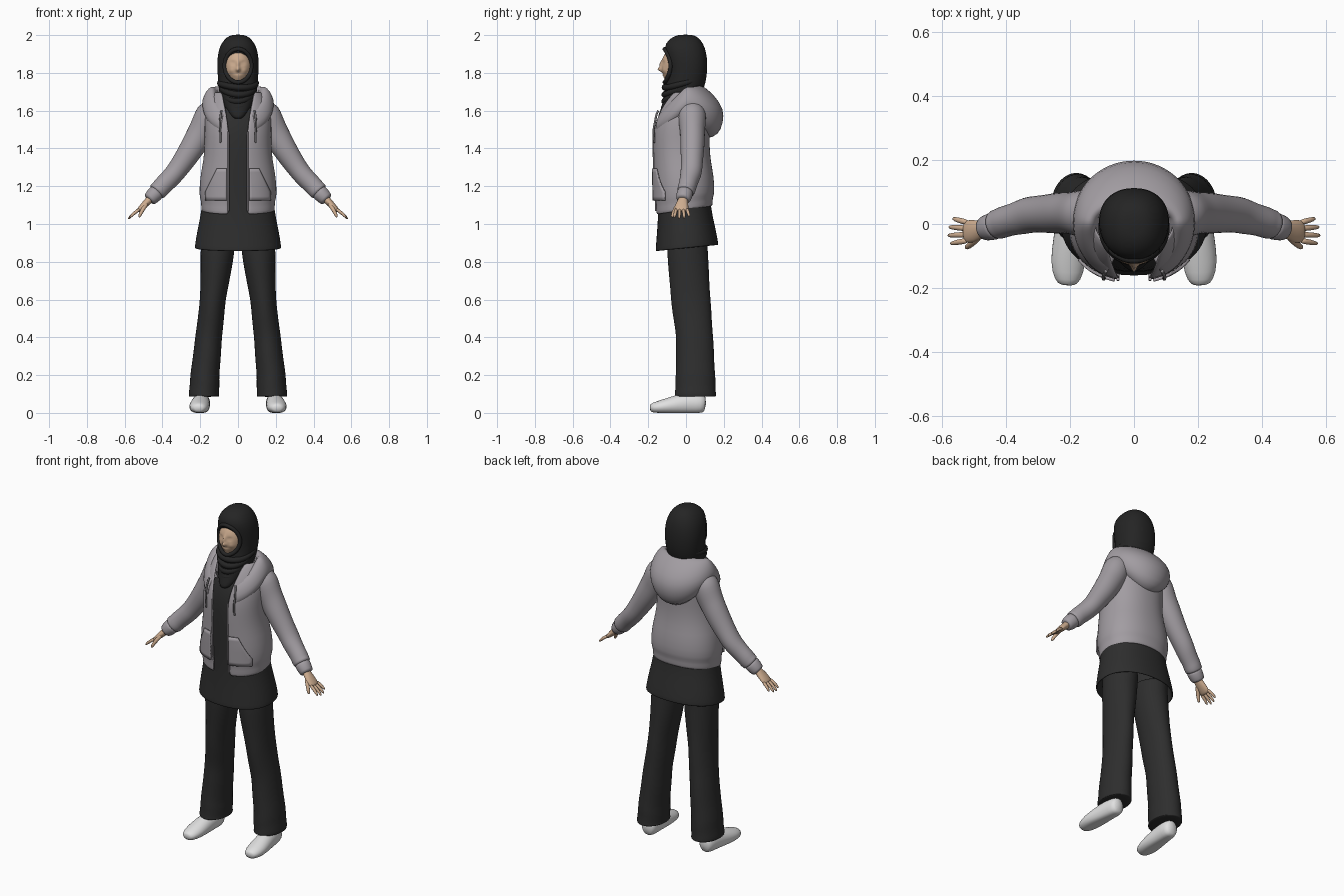
import bpy, bmesh, math
from mathutils import Vector

cube = bpy.data.objects.get("Cube")
if cube:
    bpy.data.objects.remove(cube, do_unlink=True)


def material(name, r, g, b):
    m = bpy.data.materials.new(name)
    m.use_nodes = True
    m.diffuse_color = (r, g, b, 1)
    bsdf = m.node_tree.nodes["Principled BSDF"]
    bsdf.inputs["Base Color"].default_value = (r, g, b, 1)
    bsdf.inputs["Roughness"].default_value = 0.8
    return m


BLACK = material("scarf black", 0.018, 0.018, 0.018)
CHARCOAL = material("cloth charcoal", 0.027, 0.027, 0.027)
GREY = material("hoodie grey", 0.36, 0.335, 0.36)
CORD = material("cord grey", 0.2, 0.19, 0.2)
SKIN = material("skin", 0.62, 0.42, 0.28)
WHITE = material("shoe white", 0.75, 0.75, 0.75)


def loft(name, rings, mat, closed=True, cap=True, thick=0.0, sub=1):
    """Skin a list of point rings into a smooth object."""
    bm = bmesh.new()
    rows = [[bm.verts.new(p) for p in r] for r in rings]
    n = len(rows[0])
    for a, b in zip(rows, rows[1:]):
        for i in range(n if closed else n - 1):
            j = (i + 1) % n
            bm.faces.new((a[i], a[j], b[j], b[i]))
    if cap:
        bm.faces.new(rows[0])
        bm.faces.new(rows[-1])
    bmesh.ops.recalc_face_normals(bm, faces=bm.faces)
    me = bpy.data.meshes.new(name)
    bm.to_mesh(me)
    bm.free()
    for p in me.polygons:
        p.use_smooth = True
    me.materials.append(mat)
    ob = bpy.data.objects.new(name, me)
    bpy.context.collection.objects.link(ob)
    if thick:
        s = ob.modifiers.new("thickness", "SOLIDIFY")
        s.thickness, s.offset = thick, 0
    if sub:
        m = ob.modifiers.new("smooth", "SUBSURF")
        m.levels = m.render_levels = sub
    return ob


ROUND = 0.9


def ring(z, rx, yf, yb, tilt=0.0, gap=0.0, n=32):
    """Horizontal rounded ring from front yf to back yb, optionally open at the front."""
    g = math.asin((gap / rx) ** (1 / ROUND)) if gap else 0
    pts = []
    for i in range(n):
        a = -math.pi / 2 + g + (2 * math.pi - 2 * g) * i / (n - 1 if gap else n)
        c, s = math.cos(a), math.sin(a)
        y = (yf + yb) / 2 + (yb - yf) / 2 * math.copysign(abs(s) ** ROUND, s)
        pts.append(Vector((rx * math.copysign(abs(c) ** ROUND, c), y, z + tilt * y)))
    return pts


def tube(name, secs, mat, side=1, ref=(0, 1, 0), n=16, floor=False, wrinkle=0.0, steps=1):
    """Sweep an ellipse through sections (x, y, z, radius along ref, other radius)."""
    fine = []
    for a, b in zip(secs, secs[1:]):
        fine += [[p + (q - p) * k / steps for p, q in zip(a, b)] for k in range(steps)]
    fine.append(list(secs[-1]))
    pts = [Vector(s[:3]) for s in fine]
    rings = []
    for i, s in enumerate(fine):
        d = (pts[min(i + 1, len(pts) - 1)] - pts[max(i - 1, 0)]).normalized()
        r = Vector(ref)
        u = (r - d * r.dot(d)).normalized()
        w = d.cross(u)
        row = []
        for k in range(n):
            a = 2 * math.pi * k / n
            f = 1 + wrinkle * math.sin(i * 2.1 + 1.5 * math.sin(a))
            p = pts[i] + u * s[3] * f * math.cos(a) + w * s[4] * f * math.sin(a)
            row.append((p.x * side, p.y, max(p.z, 0) if floor else p.z))
        rings.append(row)
    return loft(name, rings, mat)


def cord(name, pts, depth, mat, cyclic=False):
    cu = bpy.data.curves.new(name, "CURVE")
    cu.dimensions = "3D"
    cu.bevel_depth, cu.bevel_resolution, cu.use_fill_caps = depth, 3, True
    sp = cu.splines.new("POLY")
    sp.points.add(len(pts) - 1)
    for q, p in zip(sp.points, pts):
        q.co = (*p, 1)
    sp.use_cyclic_u = cyclic
    cu.materials.append(mat)
    ob = bpy.data.objects.new(name, cu)
    bpy.context.collection.objects.link(ob)
    return ob


# Hoodie body, open at the front: z, half width, front y, back y, half opening
BODY = [(1.075, .186, -.155, .132, .052), (1.085, .19, -.158, .136, .052),
        (1.13, .19, -.158, .136, .052), (1.145, .201, -.165, .147, .051),
        (1.25, .196, -.168, .142, .046), (1.33, .178, -.17, .125, .044),
        (1.42, .17, -.174, .118, .044), (1.5, .172, -.172, .122, .05),
        (1.58, .172, -.15, .125, .06), (1.65, .15, -.115, .115, .075),
        (1.70, .12, -.08, .095, .085)]
loft("hoodie_body", [ring(z, rx, f, b, .16 * max(0, (1.3 - z) / .23), g)
                     for z, rx, f, b, g in BODY], GREY, closed=False, cap=False, thick=.012)


def front_y(x, z):
    """Front surface of the hoodie body."""
    for a, b in zip(BODY, BODY[1:]):
        if a[0] <= z <= b[0]:
            t = (z - a[0]) / (b[0] - a[0])
            rx, f, k = (a[i] + (b[i] - a[i]) * t for i in (1, 2, 3))
            q = max(0, 1 - (abs(x) / rx) ** (2 / ROUND))
            return (f + k) / 2 - (k - f) / 2 * q ** (ROUND / 2)
    return -.16


# Hood lying on the back: outward and downward offsets at the sides and at the back
HOOD = [(-.03, -.02, .05, .06), (-.012, -.012, .01, .01), (0, 0, 0, 0), (.025, .07, .02, .06),
        (.045, .118, .07, .13), (.045, .115, .10, .20), (.025, .09, .13, .265),
        (-.012, .03, .125, .28)]
rows = []
for o_side, o_back, d_side, d_back in HOOD:
    row = []
    for i in range(37):
        a = math.radians(-62 + 304 * i / 36)
        c, s = math.cos(a), math.sin(a)
        b = max(0, s) ** 2
        out = o_side + (o_back - o_side) * b
        drop = d_side + (d_back - d_side) * b
        z = 1.725 + .012 * b + .14 * min(0, s) - drop
        row.append((( .14 + out) * c, ((.078 if s > 0 else .135) + out) * s, z))
    rows.append(row)
loft("hood", rows, GREY, closed=False, cap=False, thick=.012)
# Inner fold of the hood
cord("hood_fold", [(.125 * math.cos(a), .02 + .098 * math.sin(a), 1.70 - .02 * math.sin(a))
                   for a in [math.pi * i / 24 for i in range(25)]], .018, GREY)

# Tunic and scarf
loft("tunic", [ring(z, rx, f, b, t) for z, rx, f, b, t in
               [(.872, .226, -.158, .168, .1), (.885, .225, -.157, .167, .1),
                (.97, .212, -.15, .152, .08), (1.08, .186, -.142, .126, .04),
                (1.25, .175, -.145, .12, 0), (1.42, .155, -.148, .1, 0),
                (1.53, .15, -.142, .1, 0), (1.62, .12, -.105, .09, 0)]],
     CHARCOAL, cap=False, thick=.008)
loft("scarf_hood", [ring(z, rx, f, b, t) for z, rx, f, b, t in
                    [(2.003, .028, -.035, .03, 0), (1.99, .06, -.075, .065, 0),
                     (1.955, .09, -.112, .092, 0), (1.91, .106, -.112, .108, 0),
                     (1.85, .111, -.098, .114, 0), (1.79, .108, -.094, .111, 0),
                     (1.74, .104, -.105, .103, .05), (1.69, .1, -.118, .09, .15),
                     (1.64, .083, -.128, .06, .15), (1.59, .05, -.148, 0, .1),
                     (1.555, .022, -.15, -.08, 0)]], BLACK)
for i in range(5):
    rx, ry = .094 - .011 * i, .1 - .008 * i
    cord("scarf_fold_%d" % (i + 1),
         [(rx * math.cos(a), -.012 - .009 * i + ry * math.sin(a),
           1.745 - .029 * i + (.022 + .006 * i) * math.sin(a) + .004 * math.sin(2 * a + i))
          for a in [math.tau * k / 48 for k in range(48)]], .017, BLACK, True)

# Face with modelled nose, lips, brow, eyes and chin: x, z, width, height, amount
FEATURES = [(0, 1.818, .010, .011, .021), (0, 1.845, .007, .022, .011),
            (0, 1.787, .020, .005, .006), (0, 1.776, .016, .005, .006),
            (0, 1.755, .02, .013, .012), (.028, 1.852, .013, .009, -.008),
            (-.028, 1.852, .013, .009, -.008), (.029, 1.852, .010, .004, .005),
            (-.029, 1.852, .010, .004, .005), (.038, 1.812, .014, .014, .005),
            (-.038, 1.812, .014, .014, .005)]
rows = []
for i in range(49):
    ph = math.radians(-85 + 170 * i / 48)
    row = []
    for k in range(41):
        th = math.radians(-88 + 176 * k / 40)
        x = .074 * math.cos(ph) * math.sin(th)
        z = 1.838 + .105 * math.sin(ph)
        y = -.045 - .084 * math.cos(ph) * math.cos(th)
        y -= sum(h * math.exp(-((x - fx) / w) ** 2 - ((z - fz) / v) ** 2)
                 for fx, fz, w, v, h in FEATURES)
        row.append((x, y, z))
    rows.append(row)
loft("face", rows, SKIN, closed=False, cap=False, sub=0)
cord("scarf_face_edge", [(.071 * math.cos(a), -.082 - .031 * math.sin(a) ** 2,
                          1.838 + .088 * math.sin(a))
                         for a in [math.tau * k / 48 for k in range(48)]], .011, BLACK, True)

# Paired parts
for label, side in (("left", 1), ("right", -1)):
    tube(label + "_sleeve", [(.09, .03, 1.63, .065, .05), (.15, .032, 1.58, .075, .078),
                             (.21, .035, 1.455, .066, .071), (.32, .03, 1.285, .058, .055),
                             (.40, .008, 1.20, .049, .051), (.435, -.004, 1.165, .048, .05)],
         GREY, side, wrinkle=.03, steps=3)
    tube(label + "_cuff", [(.425, -.002, 1.175, .042, .042), (.436, -.006, 1.163, .045, .045),
                           (.466, -.014, 1.132, .04, .039), (.472, -.016, 1.126, .034, .033)],
         GREY, side)
    # Hand
    tube(label + "_palm", [(.455, -.012, 1.143, .026, .023), (.475, -.017, 1.122, .026, .02),
                           (.495, -.022, 1.102, .036, .018), (.522, -.024, 1.075, .037, .014),
                           (.53, -.024, 1.067, .03, .01)], SKIN, side)
    for name, y0, y1, reach in (("index", -.051, -.062, .92), ("middle", -.033, -.036, 1.05),
                                ("ring", -.014, -.009, 1), ("little", .004, .018, .8)):
        base, tip = Vector((.515, y0, 1.082)), Vector((.515 + .065 * reach, y1, 1.082 - .055 * reach))
        mid = base.lerp(tip, .55) + Vector((.004, 0, .003))
        tube("%s_%s_finger" % (label, name), [(*base, .0105, .0105), (*mid, .0095, .0095),
                                              (*tip, .006, .006)], SKIN, side, n=8)
    tube(label + "_thumb", [(.478, -.03, 1.115, .014, .014), (.50, -.055, 1.085, .013, .012),
                            (.518, -.071, 1.05, .01, .01), (.525, -.074, 1.034, .006, .006)],
         SKIN, side, n=8)
    # Trousers and shoe
    tube(label + "_trouser_leg", [(.105, .01, .96, .108, .09), (.108, .008, .85, .108, .09),
                                  (.133, .025, .6, .105, .068), (.155, .046, .4, .098, .071),
                                  (.175, .05, .2, .105, .077), (.18, .05, .095, .11, .081),
                                  (.18, .05, .085, .109, .08)],
         CHARCOAL, side, n=24, wrinkle=.014, steps=3)
    tube(label + "_shoe", [(.208, -.192, .024, .02, .016), (.207, -.178, .026, .042, .028),
                           (.206, -.12, .032, .057, .04), (.2, -.05, .042, .053, .053),
                           (.195, .02, .05, .047, .06), (.19, .08, .048, .046, .056),
                           (.19, .106, .045, .032, .042)],
         WHITE, side, ref=(1, 0, 0), floor=True)
    # Front pocket patch and drawstring
    rows = []
    for i in range(9):
        z = 1.145 + .17 * i / 8
        outer = .172 - .062 * max(0, (i - 2) / 6)
        xs = [.06 + (outer - .06) * k / 8 for k in range(9)]
        rows.append([(x * side, front_y(x, z) - .012, z - .02) for x in xs])
    loft(label + "_pocket", rows, GREY, closed=False, cap=False, thick=.009, sub=0)
    cord(label + "_drawstring", [(side * (.088 + .01 * t + .004 * math.sin(5 * t)),
                                  front_y(.095, 1.6 - .17 * t) - .014 - .012 * (1 - t), 1.6 - .17 * t)
                                 for t in [k / 12 for k in range(13)]], .0055, CORD)
    # Zip edge along the opening
    cord(label + "_zip_edge", [(side * .05, front_y(.05, z) - .004, z - .02 * (1.5 - z) / .4)
                               for z in [1.09 + .04 * k for k in range(11)]], .005, GREY)
